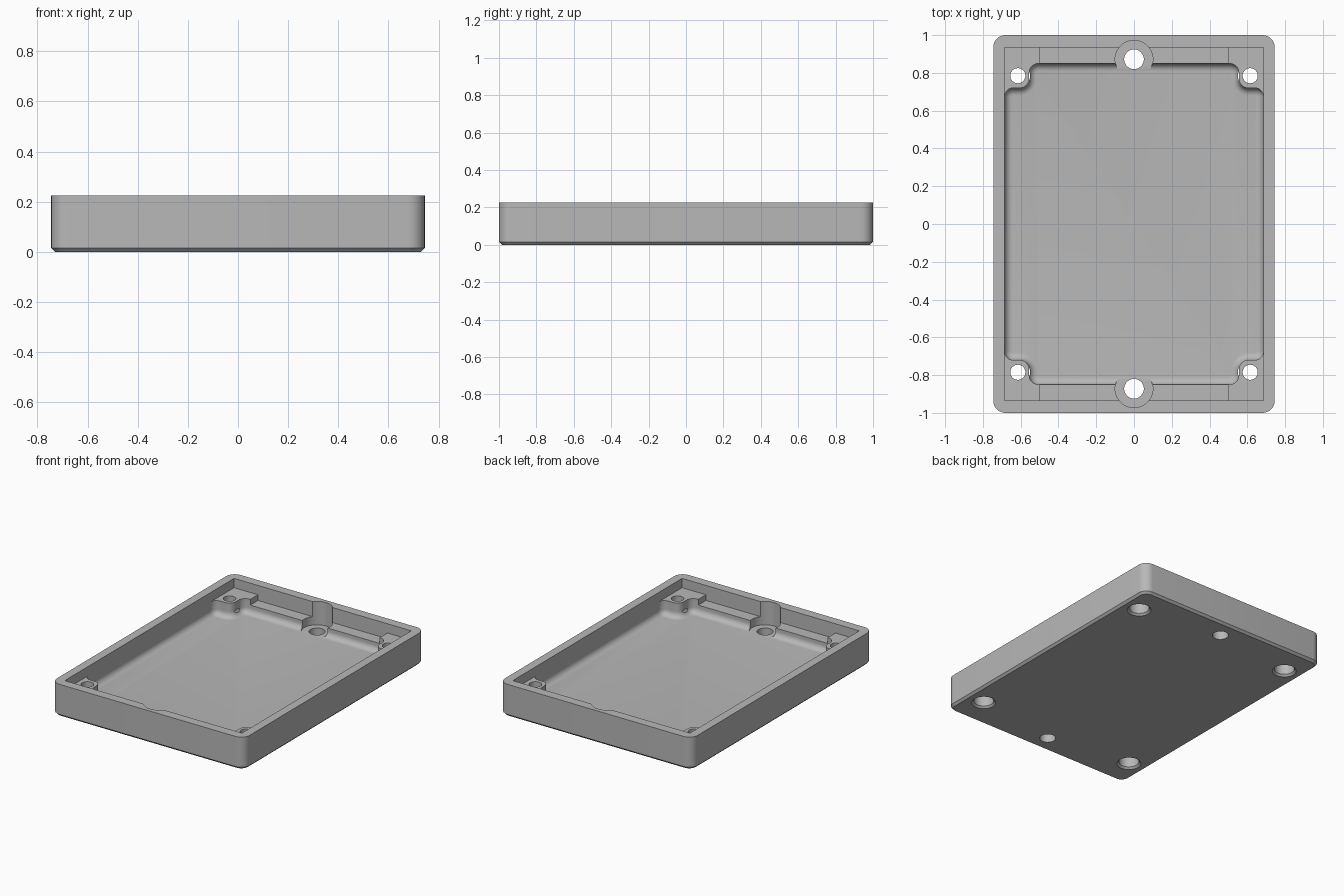
import bpy, bmesh
from math import cos, sin, radians, pi

HALF_X, HALF_Y, HEIGHT = 0.745, 1.0, 0.225
FLOOR, LEDGE, PAD = 0.06, 0.12, 0.16
FILLET = 0.04

cube = bpy.data.objects.get("Cube")
if cube:
    bpy.data.objects.remove(cube, do_unlink=True)

grey = bpy.data.materials.new("grey plastic")
grey.use_nodes = True
colour = (0.48, 0.48, 0.48, 1)
grey.diffuse_color = colour
grey.node_tree.nodes["Principled BSDF"].inputs["Base Color"].default_value = colour


def arc(cx, cy, r, start, end, steps=8):
    angles = [radians(start + (end - start) * i / steps) for i in range(steps + 1)]
    return [(cx + r * cos(a), cy + r * sin(a)) for a in angles]


def mirror_quadrant(quad):
    """Close an outline from its +x +y quarter, listed clockwise."""
    right = quad + [(x, -y) for x, y in reversed(quad)]
    return right + [(-x, y) for x, y in reversed(right)]


def rounded_rect(inset):
    r = 0.065
    return mirror_quadrant(arc(HALF_X - r, HALF_Y - r, r - inset, 90, 0))


def rectangle(x, y):
    return mirror_quadrant([(x, y)])


def pocket_outline(inset):
    """Pocket that steps round the corner screw posts."""
    return mirror_quadrant(
        arc(0.505, 0.80, 0.05 - inset, 90, 0)
        + arc(0.605, 0.77, 0.05 + inset, 180, 270)
        + arc(0.64, 0.675, 0.045 - inset, 90, 0))


def circle(x, y, r):
    return arc(x, y, r, 360, 0, 48)[:-1]


def loft(name, layers):
    """Solid through a stack of (outline, z) layers."""
    bm = bmesh.new()
    rings = [[bm.verts.new((x, y, z)) for x, y in pts] for pts, z in layers]
    for low, high in zip(rings, rings[1:]):
        for i in range(len(low)):
            j = (i + 1) % len(low)
            bm.faces.new((low[i], low[j], high[j], high[i]))
    bm.faces.new(rings[0])
    bm.faces.new(rings[-1])
    bmesh.ops.recalc_face_normals(bm, faces=bm.faces)
    mesh = bpy.data.meshes.new(name)
    bm.to_mesh(mesh)
    bm.free()
    mesh.materials.append(grey)
    obj = bpy.data.objects.new(name, mesh)
    bpy.context.collection.objects.link(obj)
    return obj


def cut(target, cutter):
    cutter.hide_render = True
    mod = target.modifiers.new("cut", 'BOOLEAN')
    mod.operation = 'DIFFERENCE'
    mod.solver = 'EXACT'
    mod.object = cutter
    bpy.context.view_layer.objects.active = target
    bpy.ops.object.modifier_apply(modifier=mod.name)
    bpy.data.objects.remove(cutter, do_unlink=True)


# Outer tray with chamfered underside
tray = loft("enclosure_tray", [(rounded_rect(0.015), 0), (rounded_rect(0), 0.015),
                               (rounded_rect(0), HEIGHT)])

# Main pocket with a filleted floor
steps = 8
layers = []
for i in range(steps + 1):
    a = i / steps * pi / 2
    layers.append((pocket_outline(FILLET * (1 - sin(a))), FLOOR + FILLET * (1 - cos(a))))
layers.append((pocket_outline(0), 0.3))
cut(tray, loft("pocket_cutter", layers))

# Recess down to the corner pads, then the lower end ledges between them
cut(tray, loft("recess_cutter", [(rectangle(0.685, 0.935), PAD), (rectangle(0.685, 0.935), 0.3)]))
cut(tray, loft("ledge_cutter", [(rectangle(0.5, 0.935), LEDGE), (rectangle(0.5, 0.935), 0.3)]))

for sy in (-1, 1):
    # End mounting hole with its screw head clearance
    y = 0.872 * sy
    cut(tray, loft("head_cutter", [(circle(0, y, 0.1), FLOOR + 0.001), (circle(0, y, 0.1), 0.3)]))
    cut(tray, loft("hole_cutter", [(circle(0, y, 0.052), -0.1), (circle(0, y, 0.052), 0.3)]))
    # Corner screw holes, counterbored and chamfered from below
    for sx in (-1, 1):
        x, y2 = 0.615 * sx, 0.785 * sy
        profile = [(0.078, -0.05), (0.078, 0), (0.065, 0.013), (0.065, 0.1),
                   (0.04, 0.1), (0.04, 0.3)]
        cut(tray, loft("screw_cutter", [(circle(x, y2, r), z) for r, z in profile]))

bpy.ops.object.select_all(action='DESELECT')
tray.select_set(True)
bpy.context.view_layer.objects.active = tray
bpy.ops.object.shade_smooth_by_angle(angle=radians(30))
